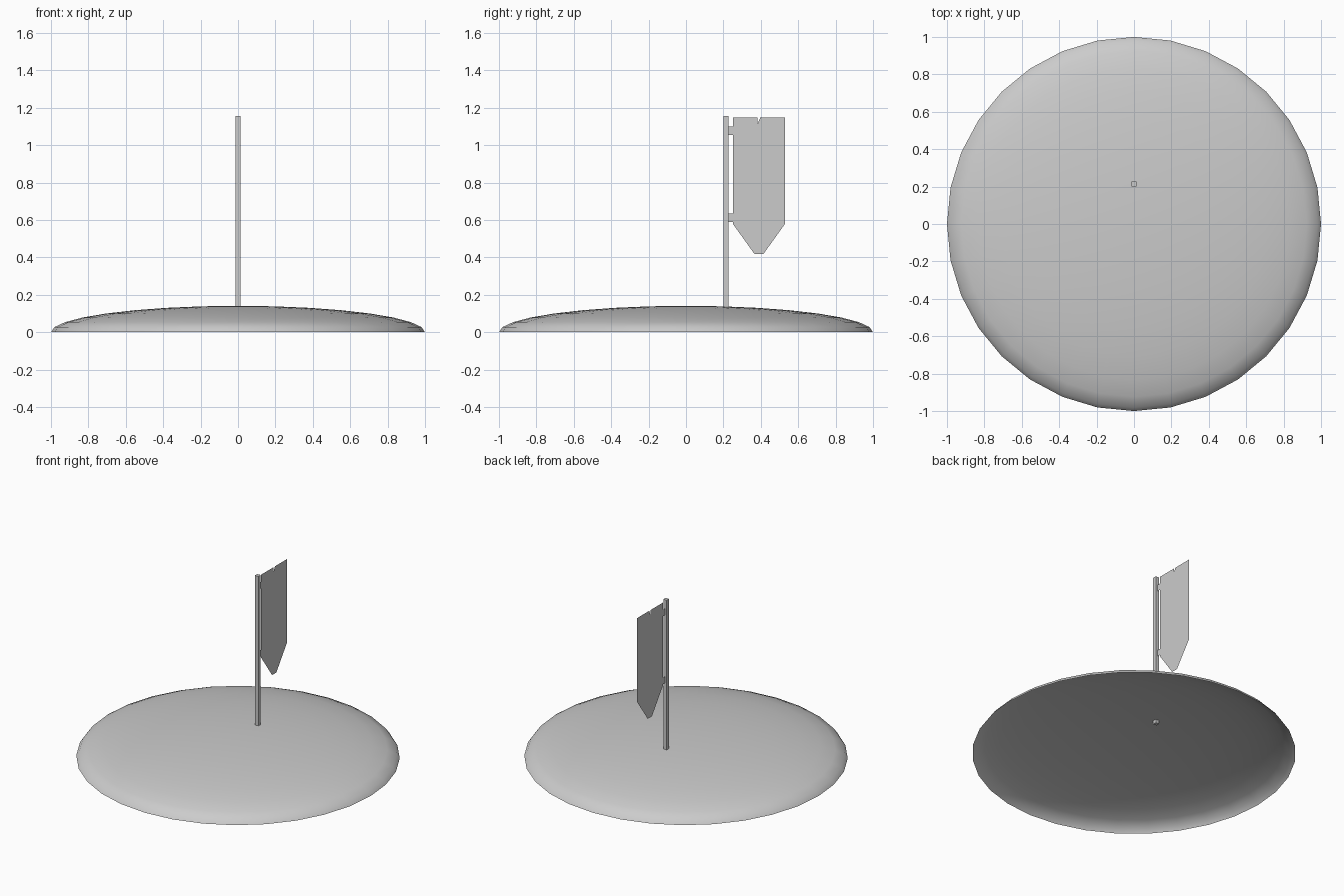
import bpy, bmesh, math

if "Cube" in bpy.data.objects:
    bpy.data.objects.remove(bpy.data.objects["Cube"], do_unlink=True)

grey = bpy.data.materials.new("light_grey")
grey.use_nodes = True
colour = (0.6, 0.6, 0.6, 1)
grey.diffuse_color = colour
grey.node_tree.nodes["Principled BSDF"].inputs["Base Color"].default_value = colour


def add_object(name, bm, smooth=False):
    mesh = bpy.data.meshes.new(name)
    for face in bm.faces:
        face.smooth = smooth
    bm.to_mesh(mesh)
    bm.free()
    mesh.materials.append(grey)
    obj = bpy.data.objects.new(name, mesh)
    bpy.context.collection.objects.link(obj)
    return obj


def sheet(name, outline):
    """Thin upright cloth from a (y, z) outline."""
    bm = bmesh.new()
    bm.faces.new([bm.verts.new((0, y, z)) for y, z in outline])
    bmesh.ops.triangulate(bm, faces=bm.faces[:])
    return add_object(name, bm)


# Mound: open, flattened upper half of a sphere
bm = bmesh.new()
bmesh.ops.create_uvsphere(bm, u_segments=32, v_segments=16, radius=1)
bmesh.ops.delete(bm, geom=[v for v in bm.verts if v.co.z < -0.01], context='VERTS')
bmesh.ops.scale(bm, vec=(1, 1, 0.141), verts=bm.verts)
add_object("mound", bm, smooth=True)

# Square pole, its foot just under the mound surface
POLE_Y, FOOT, TIP, WIDTH = 0.213, 0.113, 1.157, 0.026
bm = bmesh.new()
bmesh.ops.create_cube(bm, size=1)
bmesh.ops.scale(bm, vec=(WIDTH, WIDTH, TIP - FOOT), verts=bm.verts)
bmesh.ops.translate(bm, vec=(0, POLE_Y, (TIP + FOOT) / 2), verts=bm.verts)
add_object("pole", bm)

# Banner: pointed lower end and a slotted top edge
LEFT, RIGHT, TOP, SLOT_Z = 0.25, 0.53, 1.147, 1.114
TOOTH, GAP = 0.035, 0.014
outline = [(LEFT, 0.58), (0.367, 0.417), (0.413, 0.417), (RIGHT, 0.58)]
for i in reversed(range(6)):
    y = LEFT + i * (TOOTH + GAP)
    if i < 5:
        outline.append((y + TOOTH, SLOT_Z))
    outline += [(y + TOOTH, TOP), (y, TOP)]
    if i > 0:
        outline.append((y, SLOT_Z))
sheet("banner", outline)

# Tabs joining banner to pole
for name, z in (("upper_tab", 1.077), ("lower_tab", 0.612)):
    h = 0.022
    sheet(name, [(POLE_Y, z - h), (LEFT, z - h), (LEFT, z + h), (POLE_Y, z + h)])
